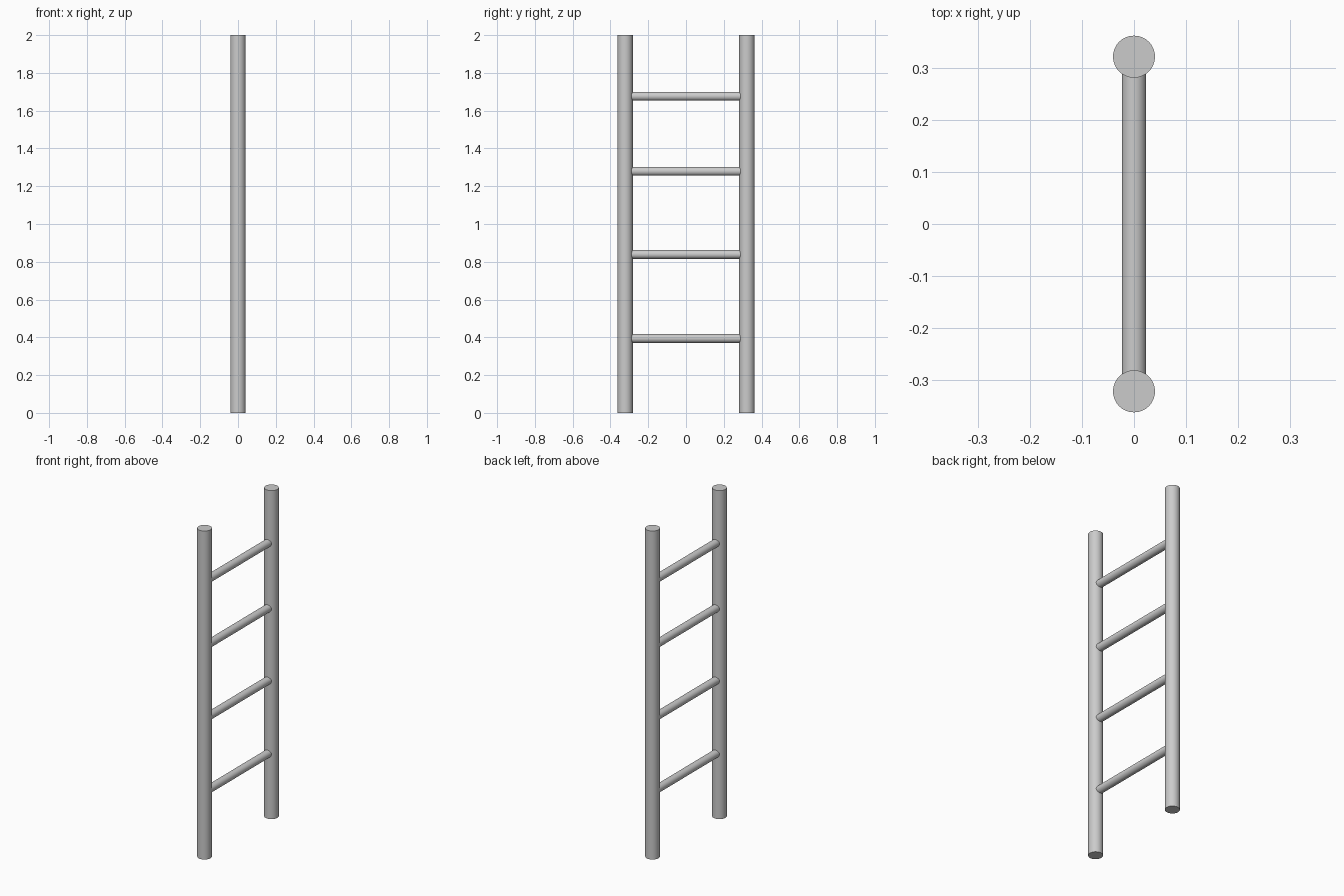
import bpy
import math

if "Cube" in bpy.data.objects:
    bpy.data.objects.remove(bpy.data.objects["Cube"])

POLE_Y, POLE_R, HEIGHT = 0.322, 0.0405, 2.0
RUNG_R = 0.0235
RUNG_HEIGHTS = (0.394, 0.839, 1.279, 1.676)


def rod(name, radius, length, location, rotation=(0, 0, 0)):
    bpy.ops.mesh.primitive_cylinder_add(vertices=32, radius=radius, depth=length,
                                        location=location, rotation=rotation)
    obj = bpy.context.object
    obj.name = name
    bpy.ops.object.shade_smooth_by_angle(angle=math.radians(30))
    return obj


# Upright poles
for name, side in (("left_pole", -1), ("right_pole", 1)):
    rod(name, POLE_R, HEIGHT, (0, side * POLE_Y, HEIGHT / 2))

# Rungs, their ends set into the poles
for i, z in enumerate(RUNG_HEIGHTS, 1):
    rod(f"rung_{i}", RUNG_R, 2 * POLE_Y, (0, 0, z), (math.pi / 2, 0, 0))
